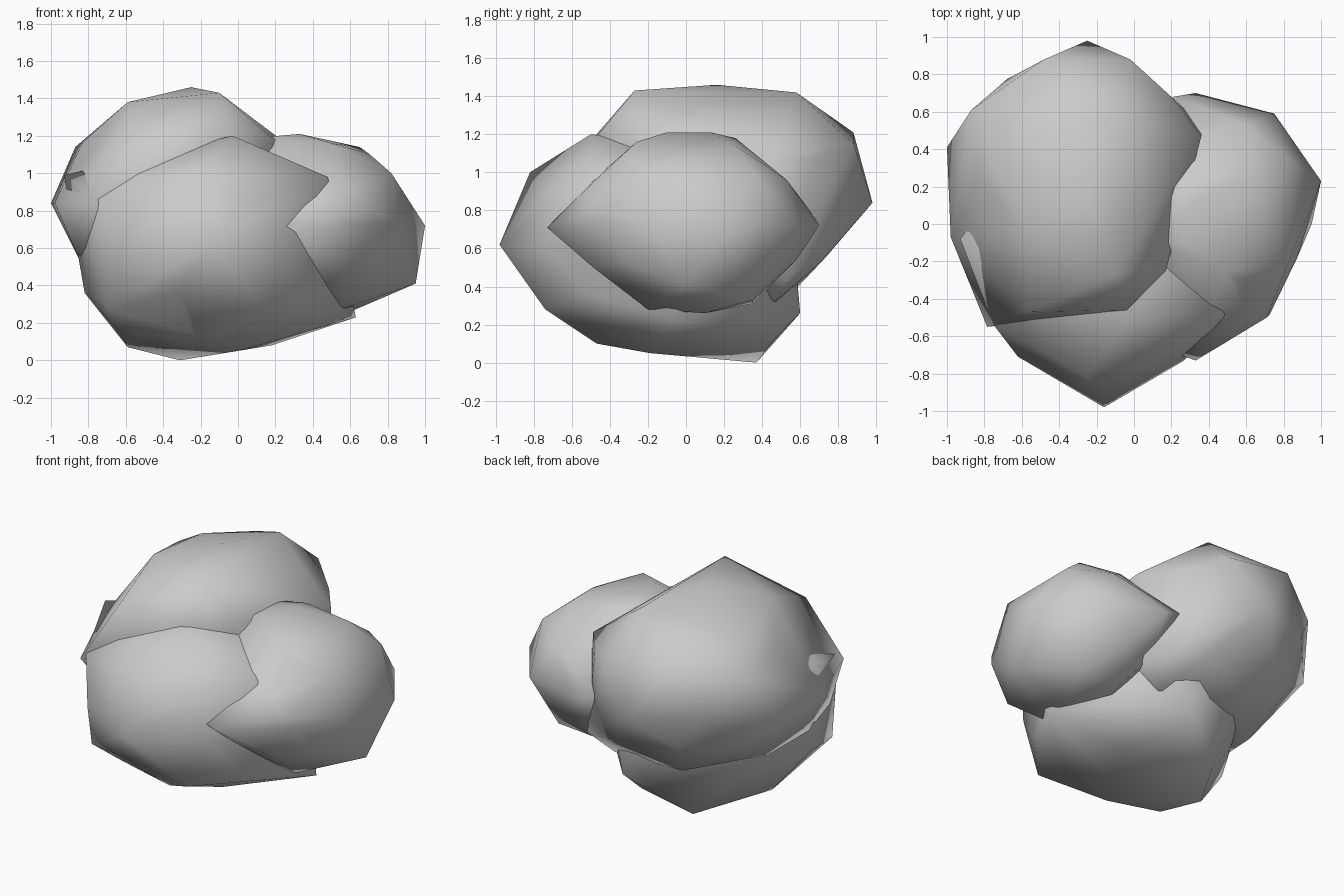
import bpy, bmesh
from mathutils import Vector

if "Cube" in bpy.data.objects:
    bpy.data.objects.remove(bpy.data.objects["Cube"])

# One plain stone grey for the whole cluster
stone_grey = bpy.data.materials.new("stone_grey")
stone_grey.use_nodes = True
colour = (0.6, 0.6, 0.6, 1.0)
stone_grey.diffuse_color = colour
stone_grey.node_tree.nodes["Principled BSDF"].inputs["Base Color"].default_value = colour


def boulder(name, centre, radii, corners):
    """Wrap a rounded core and its protruding corners in one faceted skin."""
    core = bmesh.new()
    bmesh.ops.create_icosphere(core, subdivisions=2, radius=1.0)
    points = [Vector(centre) + vert.co * Vector(radii) for vert in core.verts]
    points += [Vector(corner) for corner in corners]
    core.free()

    # Stretch the skin over all points and drop those left inside it
    skin = bmesh.new()
    for point in points:
        skin.verts.new(point)
    bmesh.ops.convex_hull(skin, input=skin.verts[:])
    inside = [vert for vert in skin.verts if not vert.link_faces]
    bmesh.ops.delete(skin, geom=inside, context='VERTS')
    bmesh.ops.recalc_face_normals(skin, faces=skin.faces[:])
    for face in skin.faces:
        face.smooth = True

    mesh = bpy.data.meshes.new(name)
    skin.to_mesh(mesh)
    skin.free()
    mesh.materials.append(stone_grey)
    rock = bpy.data.objects.new(name, mesh)
    bpy.context.collection.objects.link(rock)


# Low boulder at the front, with its pointed nose and broad base
boulder("front_boulder", (-.13, -.15, .61), (.67, .72, .55), [
    (-.16, -.98, .62), (-.62, -.71, .6), (-.75, -.54, .86), (-.93, -.08, .99),
    (-.25, -.82, 1), (-.03, -.5, 1.2), (.48, -.5, .98),
    (-.82, -.15, .36), (-.7, -.55, .27), (-.57, -.43, .15), (-.59, -.07, .07),
    (-.18, -.47, .1), (.14, -.74, .28), (0, -.19, .05), (.18, .1, .08),
    (.63, -.07, .23), (.05, .6, .26), (0, .46, .12), (-.31, .37, 0)])

# High boulder at the back
boulder("back_boulder", (-.33, .25, .89), (.59, .65, .52), [
    (-.25, .98, .84), (-.48, .88, 1.21), (-.87, .61, 1.14), (-1, .41, .84),
    (-.98, -.07, .84), (-.56, -.47, 1.2), (-.04, -.46, 1.2), (.17, -.25, 1.2),
    (.36, .47, 1.08), (.2, .68, 1.08), (-.02, .88, 1.15), (-.25, .16, 1.46),
    (-.59, -.05, 1.38), (-.1, -.27, 1.43), (-.1, .58, 1.42),
    (0, .72, .54), (.2, .47, .32), (.36, .53, .43), (-.38, .58, .39),
    (-.5, .74, .56), (-.75, .2, .45), (-.84, -.1, .52), (-.84, -.33, .62),
    (-.785, -.55, .82)])

# Side boulder on the left
boulder("side_boulder", (.49, 0, .73), (.4, .6, .44), [
    (1, .23, .72), (.95, 0, .41), (.75, .59, .72), (.33, .7, .72), (.21, .68, .76),
    (.33, -.73, .71), (.22, -.69, .72), (.71, -.5, .8), (.82, -.22, 1), (.82, .35, 1),
    (.33, -.1, 1.21), (.33, .13, 1.21), (.1, -.1, 1.19), (.12, .15, 1.19),
    (.5, -.26, 1.16), (.55, -.42, 1), (.65, .26, 1.14), (.33, .26, 1.18),
    (.6, .53, .96), (.47, .58, .54), (.32, .51, .47), (.42, .35, .31),
    (.57, -.2, .28), (.6, .1, .26), (.7, .35, .33), (.5, -.56, .6)])
